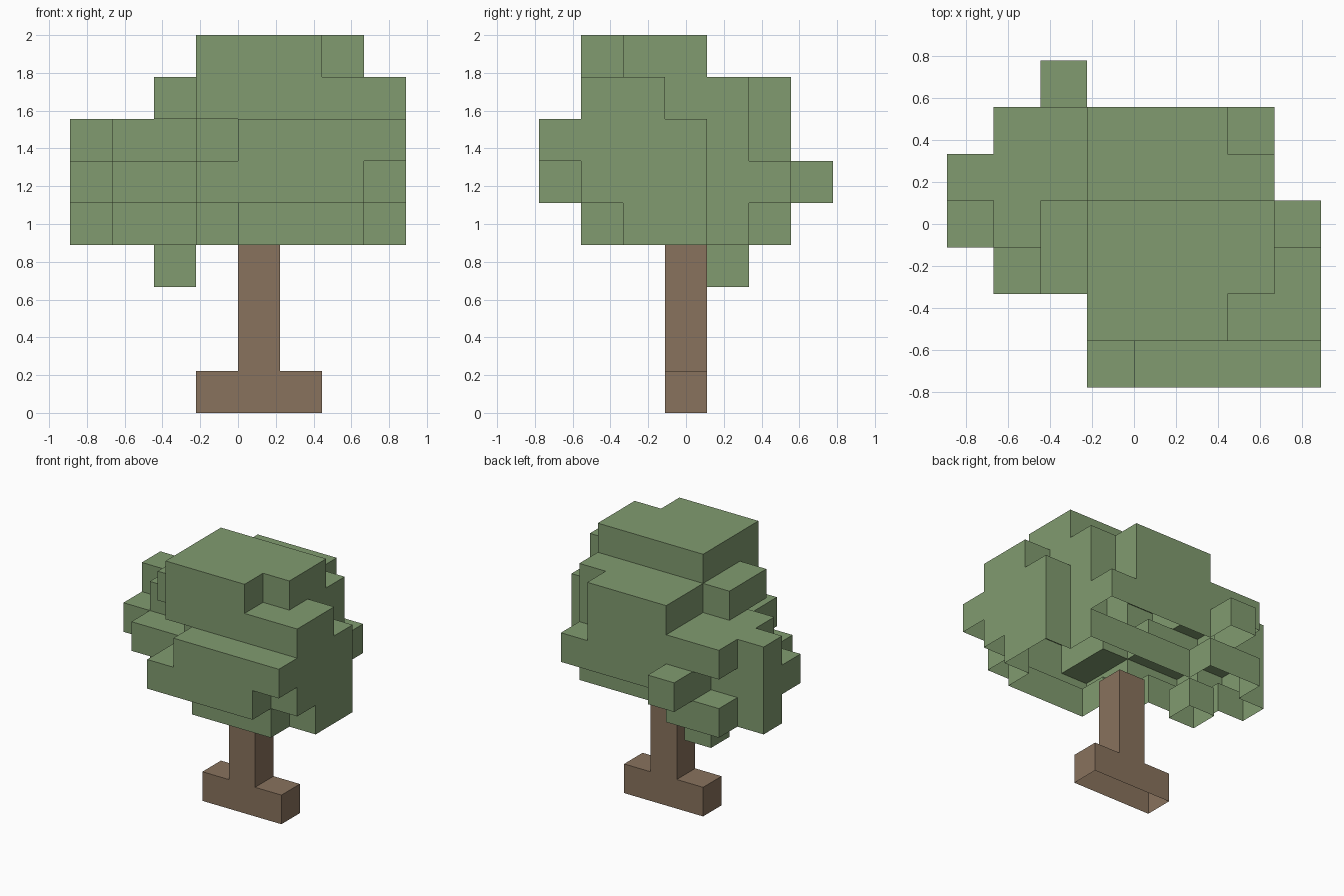
import bpy, bmesh

if "Cube" in bpy.data.objects:
    bpy.data.objects.remove(bpy.data.objects["Cube"])

U = 2 / 9                       # cube size
X0, Y0 = -4 * U, -3.5 * U       # corner of the cube grid

SIDES = {                       # open undersides: only walls and tops are built
    (1, 0, 0): ((1, 0, 0), (1, 1, 0), (1, 1, 1), (1, 0, 1)),
    (-1, 0, 0): ((0, 1, 0), (0, 0, 0), (0, 0, 1), (0, 1, 1)),
    (0, 1, 0): ((1, 1, 0), (0, 1, 0), (0, 1, 1), (1, 1, 1)),
    (0, -1, 0): ((0, 0, 0), (1, 0, 0), (1, 0, 1), (0, 0, 1)),
    (0, 0, 1): ((0, 0, 1), (1, 0, 1), (1, 1, 1), (0, 1, 1)),
}


def rows_to_cells(layers):
    """layers: height -> first row, then one 'first-last' x span per row."""
    cells = set()
    for k, (j0, spans) in layers.items():
        for j, span in enumerate(spans.split(), j0):
            a, b = int(span[0]), int(span[-1])
            cells |= {(i, j, k) for i in range(a, b + 1)}
    return cells


def build(name, cells, solid, color):
    bm = bmesh.new()
    for c in sorted(cells):
        for n, quad in SIDES.items():
            if tuple(a + b for a, b in zip(c, n)) in solid:
                continue
            bm.faces.new([bm.verts.new((X0 + (c[0] + q[0]) * U,
                                        Y0 + (c[1] + q[1]) * U,
                                        (c[2] + q[2]) * U)) for q in quad])
    bmesh.ops.remove_doubles(bm, verts=bm.verts, dist=1e-4)
    me = bpy.data.meshes.new(name)
    bm.to_mesh(me)
    bm.free()
    mat = bpy.data.materials.new(name)
    mat.diffuse_color = color
    mat.use_nodes = True
    mat.node_tree.nodes["Principled BSDF"].inputs["Base Color"].default_value = mat.diffuse_color
    me.materials.append(mat)
    bpy.context.collection.objects.link(bpy.data.objects.new(name, me))


# trunk with a wider foot
trunk = rows_to_cells({0: (3, "3-5"), 1: (3, "4"), 2: (3, "4"), 3: (3, "4")})

# leaf canopy, layer by layer, rows from front to back
leaves = rows_to_cells({
    3: (4, "2"),
    4: (1, "4-6 3-7 1-7 0-6 1-2"),
    5: (0, "3-6 3-7 1-7 0-7 0-6 2-6 2"),
    6: (0, "4-7 4-7 3-7 1-7 0-6 1-5"),
    7: (1, "3-7 2-7 2-6 3-6 3-5"),
    8: (1, "3-5 3-6 3-6"),
})

solid = trunk | leaves
build("trunk", trunk, solid, (0.25, 0.17, 0.11, 1))
build("leaves", leaves, solid, (0.22, 0.33, 0.16, 1))
